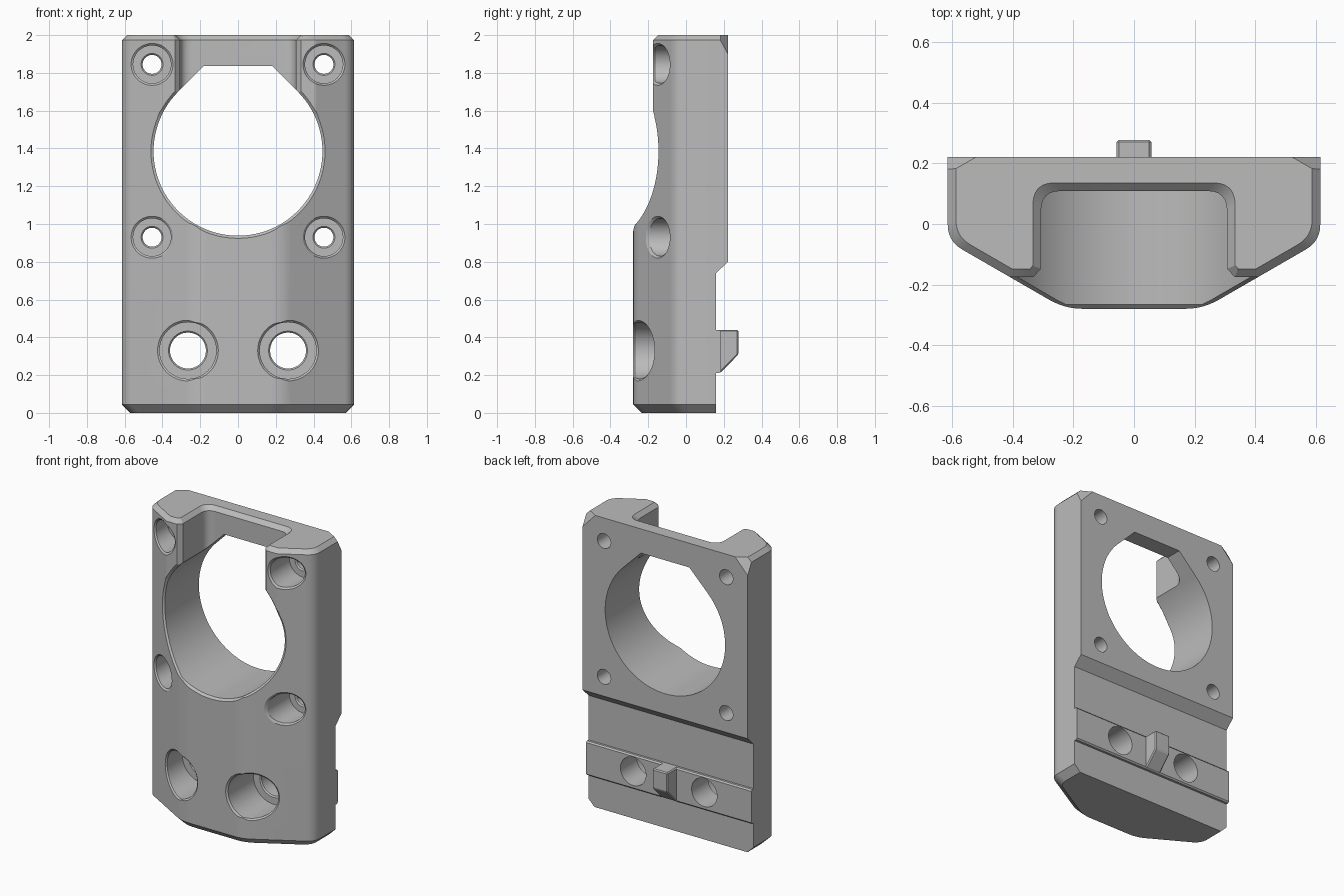
import bpy, bmesh
from math import sin, cos, pi, sqrt
from mathutils import Vector

cube = bpy.data.objects.get("Cube")
if cube:
    bpy.data.objects.remove(cube, do_unlink=True)

grey = bpy.data.materials.new("satin_grey")
grey.use_nodes = True
grey.diffuse_color = (0.5, 0.5, 0.5, 1)
grey.node_tree.nodes["Principled BSDF"].inputs["Base Color"].default_value = grey.diffuse_color

WIDTH, BACK, FRONT = 0.615, 0.222, -0.28
FLAT = -0.175            # front of the two upper prongs
HOLE_Z = 1.385


def loft(name, rings):
    """Solid through a list of closed rings with equal point counts."""
    bm = bmesh.new()
    loops = [[bm.verts.new(p) for p in ring] for ring in rings]
    n = len(loops[0])
    for a, b in zip(loops, loops[1:]):
        for i in range(n):
            j = (i + 1) % n
            bm.faces.new((a[i], a[j], b[j], b[i]))
    bm.faces.new(loops[0][::-1])
    bm.faces.new(loops[-1])
    if bm.calc_volume(signed=True) < 0:
        bmesh.ops.reverse_faces(bm, faces=bm.faces[:])
    bmesh.ops.connect_verts_nonplanar(bm, angle_limit=0.01, faces=bm.faces[:])
    mesh = bpy.data.meshes.new(name)
    bm.to_mesh(mesh)
    bm.free()
    obj = bpy.data.objects.new(name, mesh)
    bpy.context.collection.objects.link(obj)
    mesh.materials.append(grey)
    return obj


def mirrored(half):
    return half + [(-x, y) for x, y in reversed(half)]


def at_z(points, z):
    return [(x, y, z) for x, y in points]


def fillet(a, corner, b, size, steps=6):
    a, corner, b = Vector(a), Vector(corner), Vector(b)
    p = corner + (a - corner).normalized() * size
    q = corner + (b - corner).normalized() * size
    return [tuple(p * (1 - t) ** 2 + corner * 2 * t * (1 - t) + q * t * t)
            for t in (i / steps for i in range(steps + 1))]


def slope_y(x):
    return FLAT + (x - 0.41) / sqrt(3)


def surface_y(x, z):
    """Front surface of the body."""
    y = max(FRONT, slope_y(abs(x)))
    return max(y, FLAT) if z > HOLE_Z else y


def body_outline(inset):
    lift = inset * 2 / sqrt(3)
    w, front = WIDTH - inset, FRONT + inset
    bx = 0.41 + (front - lift - FLAT) * sqrt(3)
    b, a = (bx, front), (w, slope_y(w) + lift)
    return mirrored(fillet((0, front), b, a, 0.06) + fillet(b, a, (w, BACK), 0.055) + [(w, BACK)])


# Main block with chamfered ends
body = loft("mount_body", [at_z(body_outline(i), z) for i, z in
                           ((0.045, 0), (0, 0.045), (0, 1.973), (0.027, 2))])


def volume(mesh):
    bm = bmesh.new()
    bm.from_mesh(mesh)
    size = bm.calc_volume()
    bm.free()
    return size


def carve(cutter):
    """Subtract the cutter, moving to the next solver if one breaks the solid."""
    cutter.hide_render = True
    bpy.context.view_layer.objects.active = body
    before = body.data.copy()
    full = volume(before)
    for solver in ("EXACT", "MANIFOLD", "FLOAT"):
        mod = body.modifiers.new("carve", "BOOLEAN")
        mod.operation, mod.solver, mod.object = "DIFFERENCE", solver, cutter
        bpy.ops.object.modifier_apply(modifier=mod.name)
        if 0.5 * full < volume(body.data) < full:
            break
        body.data = before.copy()
    bpy.data.objects.remove(cutter, do_unlink=True)


# Chopped upper rear corners
for side in (-1, 1):
    tri = [Vector((side * (WIDTH - 0.095), BACK, 2)), Vector((side * WIDTH, BACK - 0.055, 2)),
           Vector((side * WIDTH, BACK, 1.9))]
    mid = sum(tri, Vector()) / 3
    wide = [mid + (p - mid) * 2 for p in tri]
    out = Vector((side / 0.095, 1 / 0.055, 1 / 0.1)).normalized() * 0.2
    carve(loft("corner_cutter", [wide, [p + out for p in wide]]))


def slot_outline(e):
    wall = (0.307 + e, 0.109 + e)
    return mirrored([(0.45 + e, -0.6), (0.45 + e, FLAT + e), (0.333 + 0.41 * e, FLAT + e),
                     (0.307 + e, -0.148 + 0.41 * e)]
                    + fillet((wall[0], 0), wall, (0, wall[1]), 0.065 + e * 0.3))


# Open slot at the top
carve(loft("slot_cutter", [at_z(slot_outline(e), z) for e, z in
                           ((0, HOLE_Z), (0, 1.973), (0.037, 2.01))]))


def circle(r):
    return [(r * cos(2 * pi * i / 48), r * sin(2 * pi * i / 48)) for i in range(48)]


def teardrop(r):
    """Circle with tangent shoulders and a flat top."""
    arc = [(r * cos(a), r * sin(a)) for a in (pi * (0.75 + 1.5 * i / 72) for i in range(73))]
    top = r + 0.005
    x = r * sqrt(2) - top
    return arc + [(x, top), (-x, top)]


def bore(shape, cx, cz, r, end, lip, surface, start=-0.6):
    """Hole along y with a chamfered lip that follows the entry surface."""
    def ring(radius, depth):
        pts = [(cx + x, cz + z) for x, z in shape(radius)]
        return [(x, surface(x, z) + depth, z) for x, z in pts]
    wide = [(x, start, z) for x, _, z in ring(r + 2 * lip, 0)]
    tail = [(x, end, z) for x, _, z in ring(r, 0)]
    carve(loft("bore_cutter", [tail, ring(r, lip), ring(r + 2 * lip, -lip), wide]))


# Large opening
bore(teardrop, 0, HOLE_Z, 0.447, 0.5, 0.014, surface_y)

# Rear step and raised rib
step = [(0.5, -0.1), (0.16, -0.1), (0.16, 0.21), (0.175, 0.21), (0.184, 0.219),
        (0.184, 0.431), (0.175, 0.44), (0.16, 0.44), (0.16, 0.74), (0.5, 1.07)]
carve(loft("step_cutter", [[(x, y, z) for y, z in step] for x in (-1, 1)]))

# Counterbored screw holes
for side in (-1, 1):
    for x, z, r, floor, inner in ((0.455, 1.845, 0.1, 0.04, 0.05),
                                  (0.455, 0.93, 0.1, 0.04, 0.05),
                                  (0.265, 0.33, 0.15, 0.0, 0.095)):
        bore(circle, side * x, z, r, floor, 0.011, surface_y)
        bore(circle, side * x, z, inner, 0.5, 0.008, lambda px, pz, f=floor: f, floor - 0.02)

# Locating tab on the rib
tab_side = [(0.15, 0.44), (0.278, 0.44), (0.278, 0.31), (0.184, 0.213), (0.15, 0.213)]
tab = loft("locating_tab", [[(x, y, z) for y, z in tab_side] for x in (-0.057, 0.057)])
edge = tab.modifiers.new("soft_edges", "BEVEL")
edge.width, edge.segments = 0.007, 1

# Smooth curved walls, keep edges crisp
bpy.ops.object.select_all(action="DESELECT")
body.select_set(True)
bpy.context.view_layer.objects.active = body
bpy.ops.object.shade_smooth_by_angle(angle=pi / 7)
normals = body.modifiers.new("flat_faces", "WEIGHTED_NORMAL")
normals.keep_sharp = True
